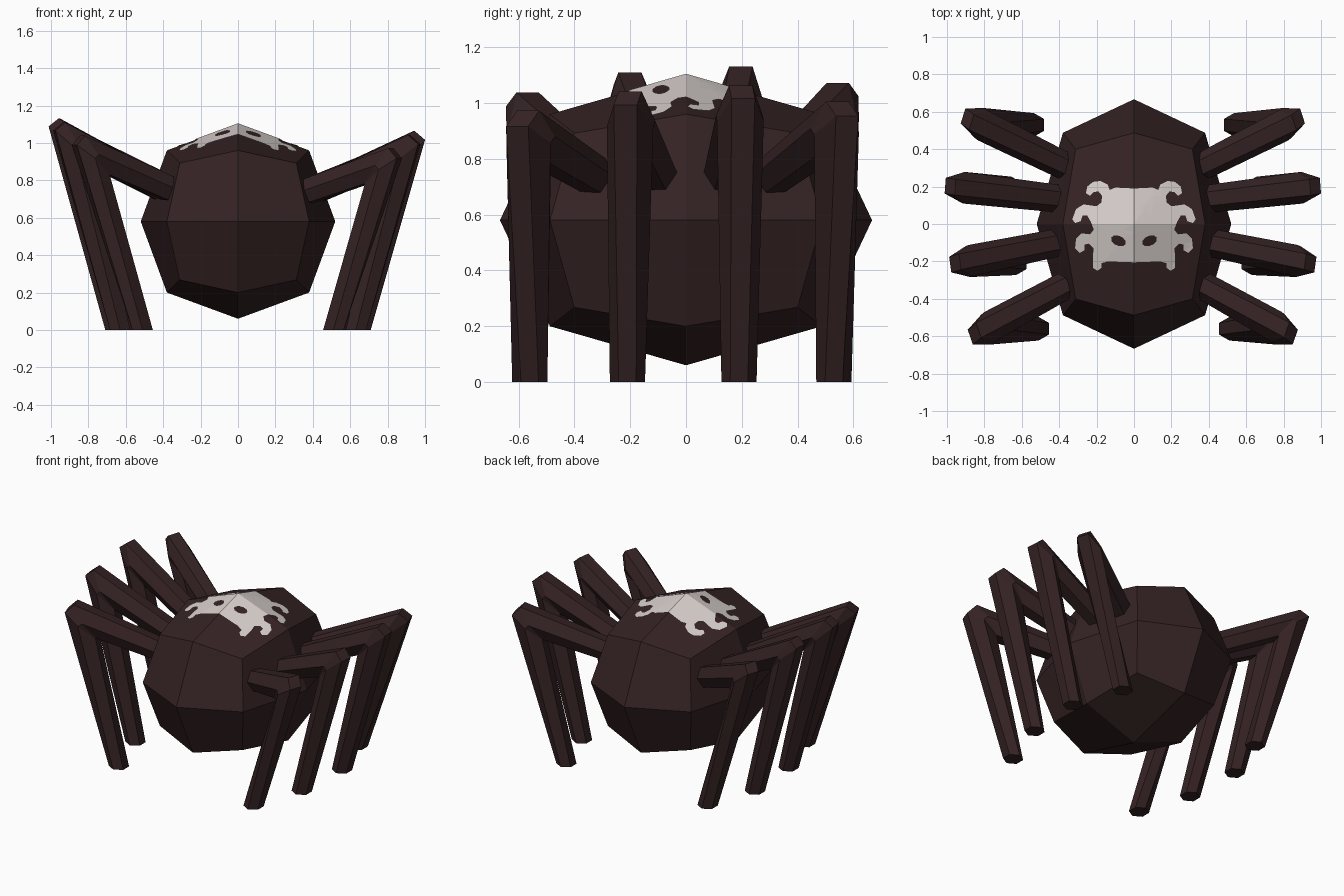
import bpy, bmesh, math
from mathutils import Vector
from mathutils.bvhtree import BVHTree

if "Cube" in bpy.data.objects:
    bpy.data.objects.remove(bpy.data.objects["Cube"])


def material(name, rgb):
    m = bpy.data.materials.new(name)
    m.diffuse_color = (*rgb, 1)
    m.use_nodes = True
    m.node_tree.nodes["Principled BSDF"].inputs["Base Color"].default_value = m.diffuse_color
    return m


DARK = material("dark_brown", (0.035, 0.016, 0.017))
PALE = material("pale_bone", (0.67, 0.61, 0.59))


def add_object(name, bm, mat):
    me = bpy.data.meshes.new(name)
    bm.to_mesh(me)
    me.materials.append(mat)
    ob = bpy.data.objects.new(name, me)
    bpy.context.collection.objects.link(ob)
    return ob


# Body: cube with one cut per edge, rounded into a faceted egg
body = bmesh.new()
bmesh.ops.create_cube(body, size=2)
bmesh.ops.subdivide_edges(body, edges=body.edges[:], cuts=1, use_grid_fill=True)
for v in body.verts:
    f = {1: 1.0, 2: 0.731, 3: 0.6}[sum(abs(c) > 0.5 for c in v.co)]
    v.co = Vector((v.co.x * 0.52 * f, v.co.y * 0.667 * f, v.co.z * 0.52 * f + 0.58))
bmesh.ops.recalc_face_normals(body, faces=body.faces[:])
add_object("body", body, DARK)
tree = BVHTree.FromBMesh(body)

# Pale back marking: half outline mirrored, with two eye holes, draped on the body
half = [(0, .19), (.10, .195), (.13, .182), (.14, .21), (.18, .23), (.22, .225),
        (.25, .20), (.257, .165), (.235, .15), (.215, .17), (.19, .175), (.17, .15),
        (.175, .115), (.20, .095), (.27, .105), (.31, .08), (.33, .025), (.315, .005),
        (.285, .015), (.275, .045), (.25, .045), (.23, .01), (.215, -.03), (.235, -.055),
        (.28, -.05), (.31, -.08), (.315, -.13), (.29, -.155), (.265, -.14), (.265, -.11),
        (.24, -.105), (.215, -.13), (.22, -.17), (.22, -.235), (.195, -.25), (.175, -.235),
        (.175, -.21), (.14, -.20), (0, -.205)]
outline = half + [(-x, y) for x, y in half[-2:0:-1]]


def eye(side):
    pts = []
    for k in range(10):
        a = k * math.tau / 10
        u, w = 0.043 * math.cos(a), 0.027 * math.sin(a)
        pts.append((side * (0.083 + u * 0.9 - w * 0.4), -0.09 + u * 0.4 + w * 0.9))
    return pts


mark = bmesh.new()
edges = []
for loop in (outline, eye(1), eye(-1)):
    vs = [mark.verts.new((x, y, 0)) for x, y in loop]
    edges += [mark.edges.new((vs[i - 1], vs[i])) for i in range(len(vs))]
bmesh.ops.triangle_fill(mark, edges=edges, use_beauty=True, normal=(0, 0, 1))
for i in range(-6, 7):
    for n in ((1, 0, 0), (0, 1, 0)):
        bmesh.ops.bisect_plane(mark, geom=mark.verts[:] + mark.edges[:] + mark.faces[:],
                               plane_co=Vector(n) * i * 0.05, plane_no=n)
bmesh.ops.triangulate(mark, faces=mark.faces[:])
for v in mark.verts:
    hit = tree.ray_cast(Vector((v.co.x, v.co.y, 3)), Vector((0, 0, -1)))[0]
    v.co.z = hit.z + 0.005
for f in mark.faces:
    f.normal_update()
    if f.normal.z < 0:
        f.normal_flip()
add_object("back_marking", mark, PALE)


# Legs: hexagonal tube with a mitred knee whose outer tip is cut blunt
def make_leg(name, root, knee, foot, blunt=0.085):
    root, knee, foot = Vector(root), Vector(knee), Vector(foot)
    d1, d2 = (knee - root).normalized(), (foot - knee).normalized()
    sx = 1 if foot.x > 0 else -1
    side = Vector((-d1.y, d1.x, 0)).normalized()
    ring_up = d1.cross(side)
    ring_up *= 1 if ring_up.z > 0 else -1
    out = (d1 - d2).normalized()
    stretch = 1 / math.sin(d1.angle(-d2) / 2)
    y_axis = Vector((0, sx, 0))
    mid_side = (side * 2 + y_axis).normalized()
    nil = Vector((0, 0, 0))
    bm = bmesh.new()
    rings = []
    for p, s, t, r, k, cut in ((root, side, ring_up, 0.074, 1, nil),
                               (knee, mid_side, out, 0.084, stretch, -d1 * blunt),
                               (knee, mid_side, out, 0.084, stretch, d2 * blunt),
                               (foot, y_axis, Vector((sx, 0, 0)), 0.063, 1, nil)):
        ring = []
        for i in range(6):
            c, h = math.cos(i * math.pi / 3), math.sin(i * math.pi / 3)
            trim = cut if h > 0.1 else cut * (0.4 if h > -0.1 else 0.03)
            ring.append(bm.verts.new(p + s * r * c + t * r * k * h + trim))
        rings.append(ring)
    for a, b in zip(rings, rings[1:]):
        for i in range(6):
            bm.faces.new((a[i - 1], a[i], b[i], b[i - 1]))
    bm.faces.new(rings[0])
    bm.faces.new(rings[-1])
    bmesh.ops.recalc_face_normals(bm, faces=bm.faces[:])
    add_object(name, bm, DARK)


# label, root (x, y), knee (x, y, z), foot (x, y); left knees sit slightly higher
LEGS = (("rear", (.37, .31), (.825, .54, .92), (.535, .53)),
        ("mid_rear", (.40, .135), (.91, .195, .97), (.655, .19)),
        ("mid_front", (.41, -.10), (.885, -.20, .95), (.63, -.21)),
        ("front", (.37, -.33), (.79, -.565, .89), (.51, -.56)))
for label, r, k, f in LEGS:
    make_leg("right_" + label + "_leg", (*r, .74), k, (*f, 0))
    make_leg("left_" + label + "_leg", (-r[0], r[1], .755),
             (-k[0] - .01, k[1], k[2] + .06), (-f[0], f[1], 0))
